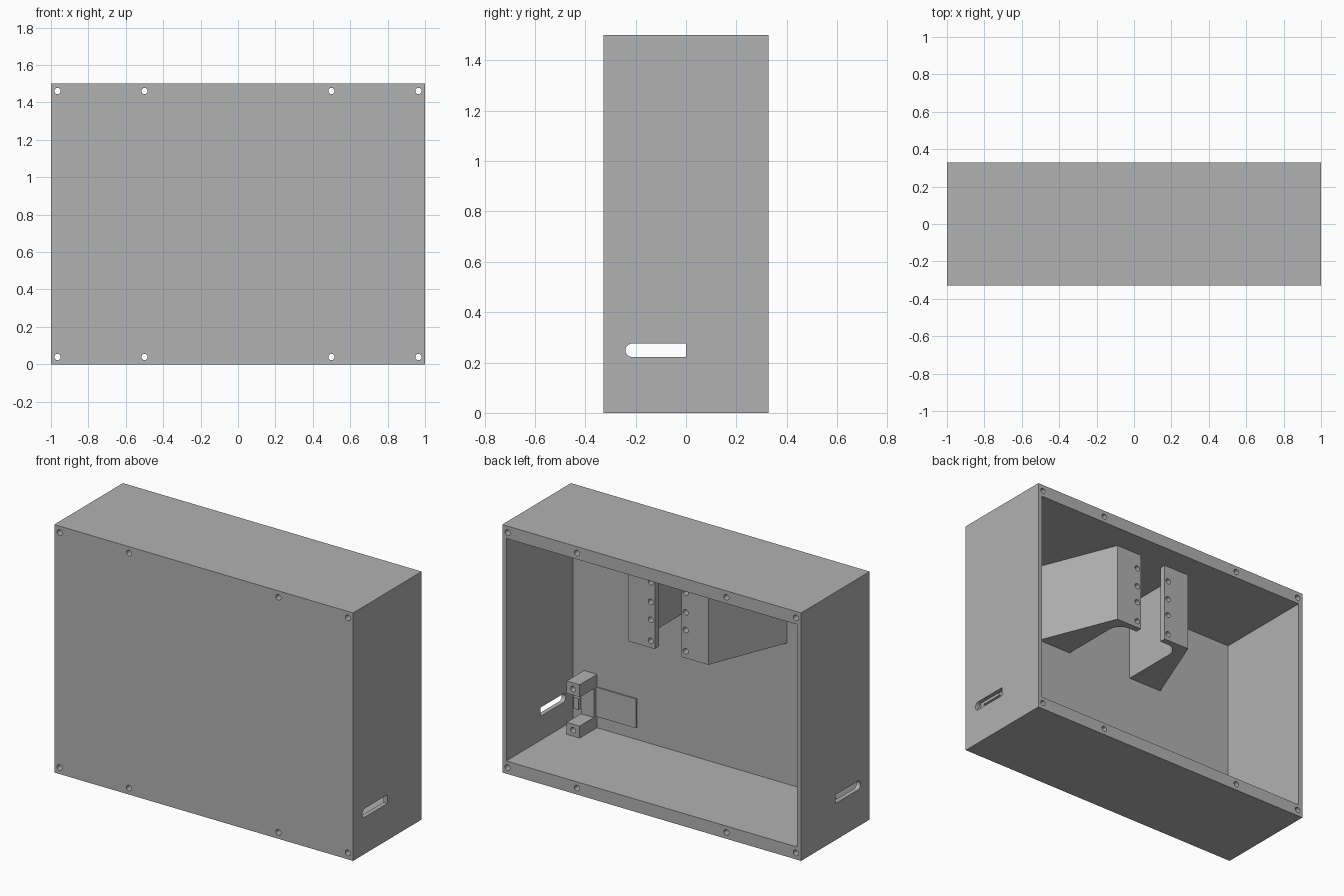
import bpy, bmesh, math
from mathutils import Vector

cube = bpy.data.objects.get("Cube")
if cube:
    bpy.data.objects.remove(cube, do_unlink=True)

grey = bpy.data.materials.new("plain grey")
grey.use_nodes = True
COLOUR = (0.445, 0.445, 0.445, 1)
grey.diffuse_color = COLOUR
grey.node_tree.nodes["Principled BSDF"].inputs["Base Color"].default_value = COLOUR

# Where a 2D profile point and an extrusion depth go for each axis
PLACE = {"x": lambda u, v, d: (d, u, v),
         "y": lambda u, v, d: (u, d, v),
         "z": lambda u, v, d: (u, v, d)}


def prisms(name, profiles, axis, start, end):
    """Extrude closed profiles along an axis into one object."""
    bm = bmesh.new()
    for profile in profiles:
        face = bm.faces.new([bm.verts.new(PLACE[axis](u, v, start)) for u, v in profile])
        new = bmesh.ops.extrude_face_region(bm, geom=[face])["geom"]
        shift = Vector(PLACE[axis](0, 0, end - start))
        bmesh.ops.translate(bm, vec=shift, verts=[g for g in new if isinstance(g, bmesh.types.BMVert)])
    bmesh.ops.recalc_face_normals(bm, faces=bm.faces)
    mesh = bpy.data.meshes.new(name)
    bm.to_mesh(mesh)
    bm.free()
    mesh.materials.append(grey)
    obj = bpy.data.objects.new(name, mesh)
    bpy.context.collection.objects.link(obj)
    return obj


def rect(u0, u1, v0, v1):
    return [(u0, v0), (u1, v0), (u1, v1), (u0, v1)]


def arc(u, v, r, a0, a1, steps):
    angles = [math.radians(a0 + (a1 - a0) * i / steps) for i in range(steps + 1)]
    return [(u + r * math.cos(a), v + r * math.sin(a)) for a in angles]


def circle(u, v, r):
    return arc(u, v, r, 0, 360, 24)[:-1]


def box(name, x, y, z):
    return prisms(name, [rect(*x, *z)], "y", *y)


def cut(obj, *cutters):
    """Subtract the cutters, bake the result and remove them."""
    for cutter in cutters:
        cutter.hide_render = True
        mod = obj.modifiers.new("cut", "BOOLEAN")
        mod.operation = "DIFFERENCE"
        mod.solver = "EXACT"
        mod.object = cutter
    bpy.context.view_layer.update()
    graph = bpy.context.evaluated_depsgraph_get()
    baked = bpy.data.meshes.new_from_object(obj.evaluated_get(graph))
    obj.modifiers.clear()
    obj.data = baked
    for cutter in cutters:
        bpy.data.objects.remove(cutter, do_unlink=True)


FRONT, BACK, INNER = -0.328, 0.328, -0.31
HOLE = 0.017
FLOOR, CEILING = 0.077, 1.423

# Open-backed case with screw holes and a slot in each side
case = box("case", (-1, 1), (FRONT, BACK), (0, 1.5))
cavity = box("cavity_cutter", (-0.973, 0.973), (INNER, 0.5), (FLOOR, CEILING))
screws = prisms("screw_cutter",
                [circle(x, z, HOLE) for x in (-0.965, -0.5, 0.5, 0.965) for z in (0.039, 1.461)],
                "y", -0.5, 0.5)
slot_profile = [(0, 0.222), (0, 0.275)] + arc(-0.214, 0.2485, 0.0265, 90, 270, 12)
slot = prisms("slot_cutter", [slot_profile], "x", -1.2, 1.2)
cut(case, cavity, screws, slot)

# Mirrored pair of tapered brackets hanging from the ceiling
fillet = arc(0.147, 0.05, 0.08, 0, 90, 8)
plan = [(0.09, 0.17), (0.268, 0.17), (0.46, INNER), (0.227, INNER)] + fillet + [(0.09, 0.13)]
for side, sign in (("left", 1), ("right", -1)):
    bracket = prisms(side + "_bracket", [[(sign * x, y) for x, y in plan]], "z", 0.93, CEILING)
    holes = prisms("bracket_hole_cutter",
                   [circle(sign * 0.117, z, HOLE) for z in (1.326, 1.207, 1.1, 0.972)],
                   "y", 0.1, 0.2)
    cut(bracket, holes)

# Two drilled mounting posts beside the left slot
for name, bottom, top in (("lower_post", FLOOR, 0.15), ("upper_post", 0.325, 0.4)):
    post = box(name, (0.813, 0.9), (INNER, -0.145), (bottom, top))
    cut(post, prisms("post_hole_cutter", [circle(0.857, (bottom + top) / 2, HOLE)], "y", -0.24, -0.1))

# Thin board between the posts, with a thicker pad and a small stop
box("board", (0.546, 0.813), (INNER, INNER + 0.008), (0.148, 0.325))
box("pad", (0.813, 0.9), (INNER, -0.28), (0.15, 0.325))
box("stop", (0.9, 0.935), (INNER, -0.26), (0.18, 0.25))
